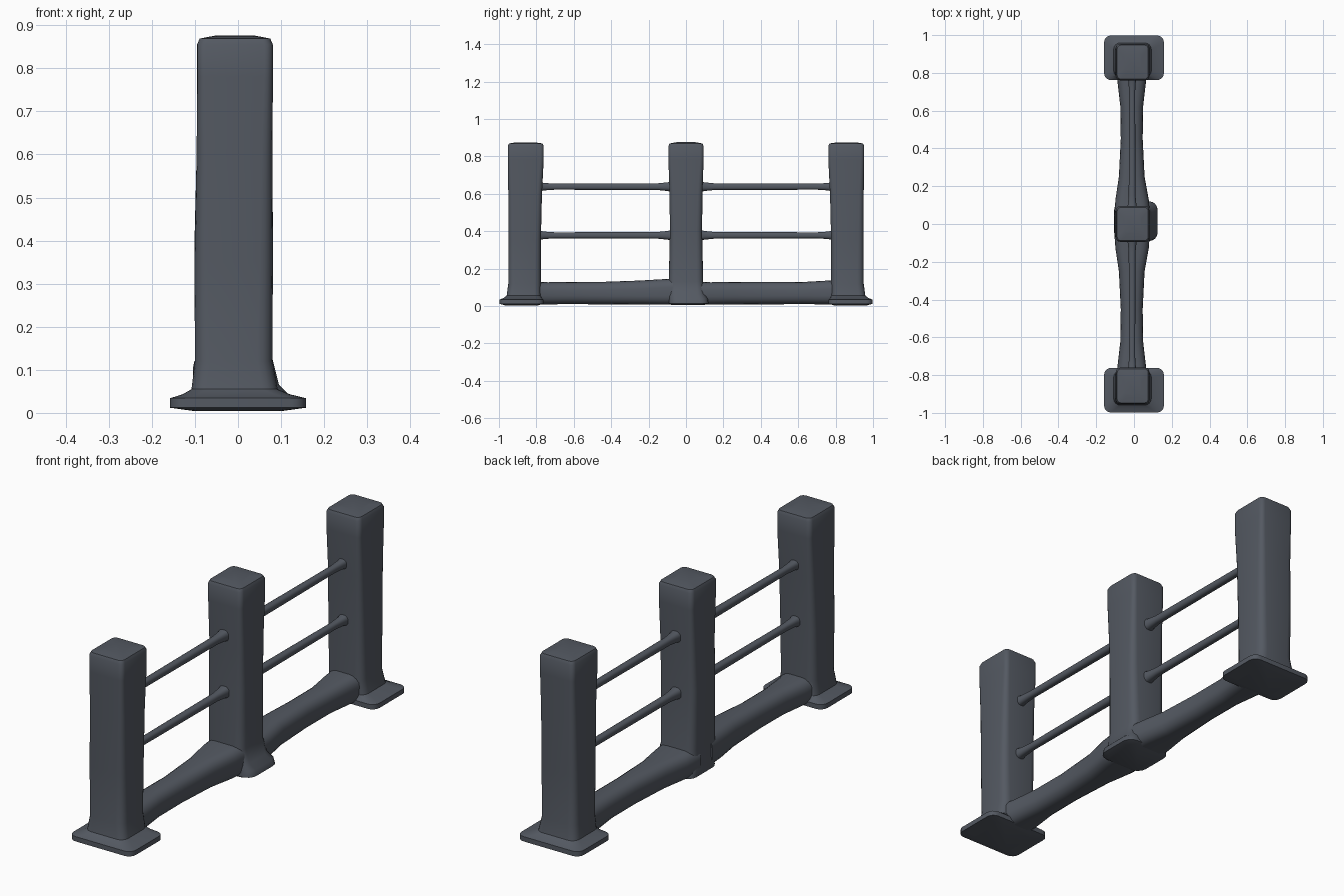
import bpy, bmesh, math

slate = bpy.data.materials.new("dark slate grey")
slate.diffuse_color = (0.088, 0.1, 0.122, 1)


def section(hu, hv, r, n=4):
    """Rounded rectangle outline, counter-clockwise."""
    r = min(r, hu, hv)
    pts = []
    for k, (su, sv) in enumerate([(1, 1), (-1, 1), (-1, -1), (1, -1)]):
        for i in range(n + 1):
            a = math.pi / 2 * (k + i / n)
            pts.append((su * (hu - r) + r * math.cos(a), sv * (hv - r) + r * math.sin(a)))
    return pts


def loft(name, rings, angle=40):
    """Skin a list of equal-sized point rings and close both ends."""
    bm = bmesh.new()
    vs = [[bm.verts.new(p) for p in ring] for ring in rings]
    for a, b in zip(vs, vs[1:]):
        for i in range(len(a)):
            j = (i + 1) % len(a)
            bm.faces.new((a[i], a[j], b[j], b[i]))
    bm.faces.new(vs[0][::-1])
    bm.faces.new(vs[-1])
    bmesh.ops.recalc_face_normals(bm, faces=bm.faces)
    me = bpy.data.meshes.new(name)
    bm.to_mesh(me)
    bm.free()
    me.materials.append(slate)
    ob = bpy.data.objects.new(name, me)
    bpy.context.collection.objects.link(ob)
    bpy.ops.object.select_all(action='DESELECT')
    ob.select_set(True)
    bpy.context.view_layer.objects.active = ob
    bpy.ops.object.shade_smooth_by_angle(angle=math.radians(angle))
    return ob


def upright(name, rows):
    """Rows of z, centre x, centre y, half x, half y, corner radius."""
    loft(name, [[(cx + u, cy + v, z) for u, v in section(hx, hy, r)]
                for z, cx, cy, hx, hy, r in rows])


def along_y(name, rows):
    """Rows of y, centre x, centre z, half x, half z, corner radius."""
    loft(name, [[(cx + u, y, cz + v) for u, v in section(hx, hz, r)]
                for y, cx, cz, hx, hz, r in rows])


# end posts with a wide flared foot
for side, s in (("front", -1), ("back", 1)):
    upright(side + "_post", [
        (0.004, 0.0, s * 0.88, 0.10, 0.09, 0.03),
        (0.012, 0.0, s * 0.88, 0.158, 0.118, 0.035),
        (0.034, 0.0, s * 0.88, 0.158, 0.118, 0.035),
        (0.043, -0.004, s * 0.874, 0.125, 0.102, 0.035),
        (0.055, -0.008, s * 0.868, 0.10, 0.091, 0.035),
        (0.12, -0.01, s * 0.863, 0.090, 0.087, 0.035),
        (0.35, -0.01, s * 0.863, 0.091, 0.087, 0.03),
        (0.60, -0.008, s * 0.86, 0.088, 0.09, 0.025),
        (0.78, -0.007, s * 0.857, 0.088, 0.096, 0.02),
        (0.855, -0.007, s * 0.857, 0.088, 0.096, 0.02),
        (0.869, -0.007, s * 0.857, 0.082, 0.09, 0.02),
        (0.875, -0.007, s * 0.857, 0.045, 0.05, 0.02)])

# middle post with a smaller foot, leaning out on the right
upright("middle_post", [
    (0.006, 0.005, 0.01, 0.09, 0.09, 0.03),
    (0.014, 0.01, 0.015, 0.115, 0.105, 0.045),
    (0.040, 0.008, 0.013, 0.112, 0.103, 0.045),
    (0.065, -0.002, 0.005, 0.097, 0.097, 0.04),
    (0.13, -0.01, 0.0, 0.089, 0.092, 0.035),
    (0.40, -0.010, 0.0, 0.091, 0.086, 0.03),
    (0.60, -0.008, 0.0, 0.088, 0.088, 0.025),
    (0.78, -0.007, 0.0, 0.088, 0.094, 0.02),
    (0.855, -0.007, 0.0, 0.088, 0.094, 0.02),
    (0.869, -0.007, 0.0, 0.082, 0.088, 0.02),
    (0.876, -0.007, 0.0, 0.045, 0.048, 0.02)])

# bottom beams and thin rails in each bay
for bay, s in (("front", -1), ("back", 1)):
    rise = 0.004 * -s
    along_y(bay + "_bottom_beam", [
        (s * 0.04, -0.01, 0.073 + rise, 0.095, 0.066 + rise, 0.045),
        (s * 0.13, -0.01, 0.071 + rise, 0.088, 0.064 + rise, 0.045),
        (s * 0.25, -0.012, 0.070 + rise / 2, 0.068, 0.062 + rise / 2, 0.045),
        (s * 0.45, -0.012, 0.069, 0.058, 0.060, 0.045),
        (s * 0.62, -0.012, 0.069, 0.06, 0.059, 0.045),
        (s * 0.74, -0.012, 0.070 - rise / 2, 0.074, 0.061 - rise / 2, 0.045),
        (s * 0.84, -0.01, 0.072 - rise / 2, 0.085, 0.063 - rise / 2, 0.045)])
    for level, z in (("lower", 0.378), ("upper", 0.638)):
        along_y(bay + "_" + level + "_rail", [
            (s * y, -0.01, z, r, r, r * 0.8)
            for y, r in ((0.06, 0.032), (0.10, 0.023), (0.15, 0.018),
                         (0.70, 0.016), (0.76, 0.02), (0.80, 0.03))])
